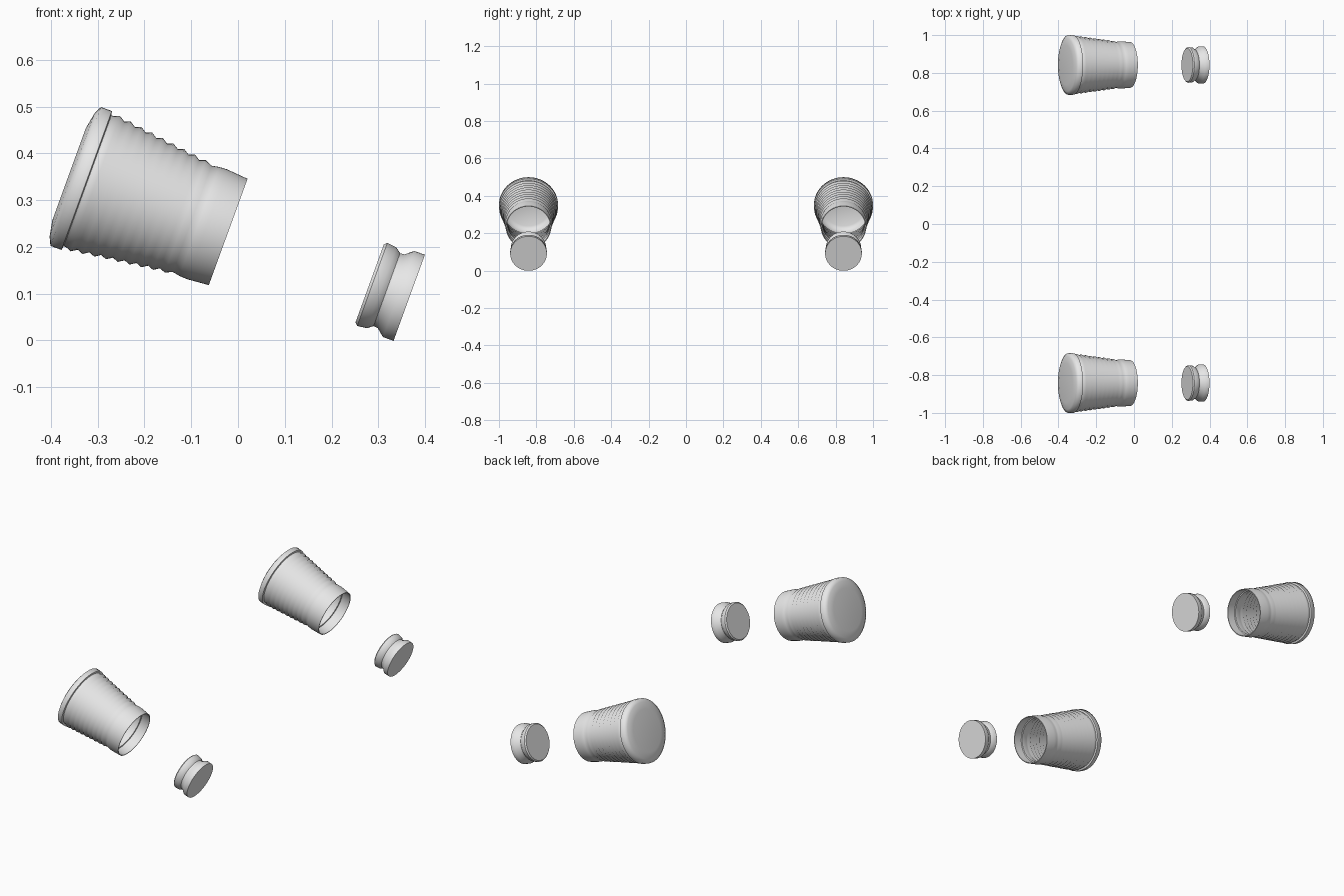
import bpy
import bmesh
from math import cos, sin, tau, radians

if "Cube" in bpy.data.objects:
    bpy.data.objects.remove(bpy.data.objects["Cube"])

grey = bpy.data.materials.new("light grey")
grey.use_nodes = True
grey.diffuse_color = (0.8, 0.8, 0.8, 1)
grey.node_tree.nodes["Principled BSDF"].inputs["Base Color"].default_value = grey.diffuse_color

SEGMENTS = 64
TILT = radians(110)
MOUTH = (-0.021, 0.232)   # x, z of the cup mouth centre
SPREAD = 0.842


def lathe(name, profile, y, smooth_angle):
    """Turn (radius, height) points about local z, then tilt into place."""
    bm = bmesh.new()
    rings = []
    for r, h in profile:
        if r == 0:
            rings.append([bm.verts.new((0, 0, h))] * SEGMENTS)
        else:
            rings.append([bm.verts.new((r * cos(tau * i / SEGMENTS),
                                        r * sin(tau * i / SEGMENTS), h))
                          for i in range(SEGMENTS)])
    for a, b in zip(rings, rings[1:]):
        for i in range(SEGMENTS):
            j = (i + 1) % SEGMENTS
            corners = list(dict.fromkeys((a[i], a[j], b[j], b[i])))
            bm.faces.new(corners)
    bmesh.ops.recalc_face_normals(bm, faces=bm.faces)
    mesh = bpy.data.meshes.new(name)
    bm.to_mesh(mesh)
    bm.free()
    mesh.materials.append(grey)
    obj = bpy.data.objects.new(name, mesh)
    bpy.context.collection.objects.link(obj)
    obj.location = (MOUTH[0], y, MOUTH[1])
    obj.rotation_euler = (0, TILT, 0)
    bpy.ops.object.select_all(action="DESELECT")
    obj.select_set(True)
    bpy.context.view_layer.objects.active = obj
    bpy.ops.object.shade_smooth_by_angle(angle=radians(smooth_angle))


# Slightly dished end and rolled rim
dome = [(0, -0.357), (0.105, -0.362), (0.14, -0.3555), (0.158, -0.347)]
rim = [(0.158, -0.322), (0.149, -0.32)]

# Tapered wall with evenly spaced soft ridges
ribs = []
COUNT, START, END = 9, -0.315, -0.085
pitch = (END - START) / COUNT
for k in range(COUNT):
    h = START + k * pitch
    peak = 0.154 - 0.026 * k / (COUNT - 1)
    ribs += [(peak - 0.005, h), (peak, h + pitch / 2)]

# Plain collar at the open mouth
collar = [(0.121, -0.082), (0.124, -0.066), (0.125, -0.048), (0.121, 0)]

# Inner wall: a recess at the mouth, then ridges matching the outside
wall = 0.006
recess = [(0.117, 0), (0.118, -0.048), (0.113, -0.05), (0.114, -0.08)]
inside = recess + [(r - wall, h) for r, h in reversed(ribs)]
inside += [(0.14, -0.335), (0.12, -0.349), (0, -0.35)]
cup = dome + rim + ribs + collar + inside

# Grooved plug
plug = [(0, 0.322), (0.0885, 0.322), (0.0945, 0.328), (0.092, 0.349),
        (0.083, 0.361), (0.084, 0.371), (0.098, 0.388),
        (0.098, 0.412), (0, 0.412)]

for side, y in (("front", -SPREAD), ("rear", SPREAD)):
    lathe(side + "_ribbed_cup", cup, y, 65)
    lathe(side + "_plug", plug, y, 42)
